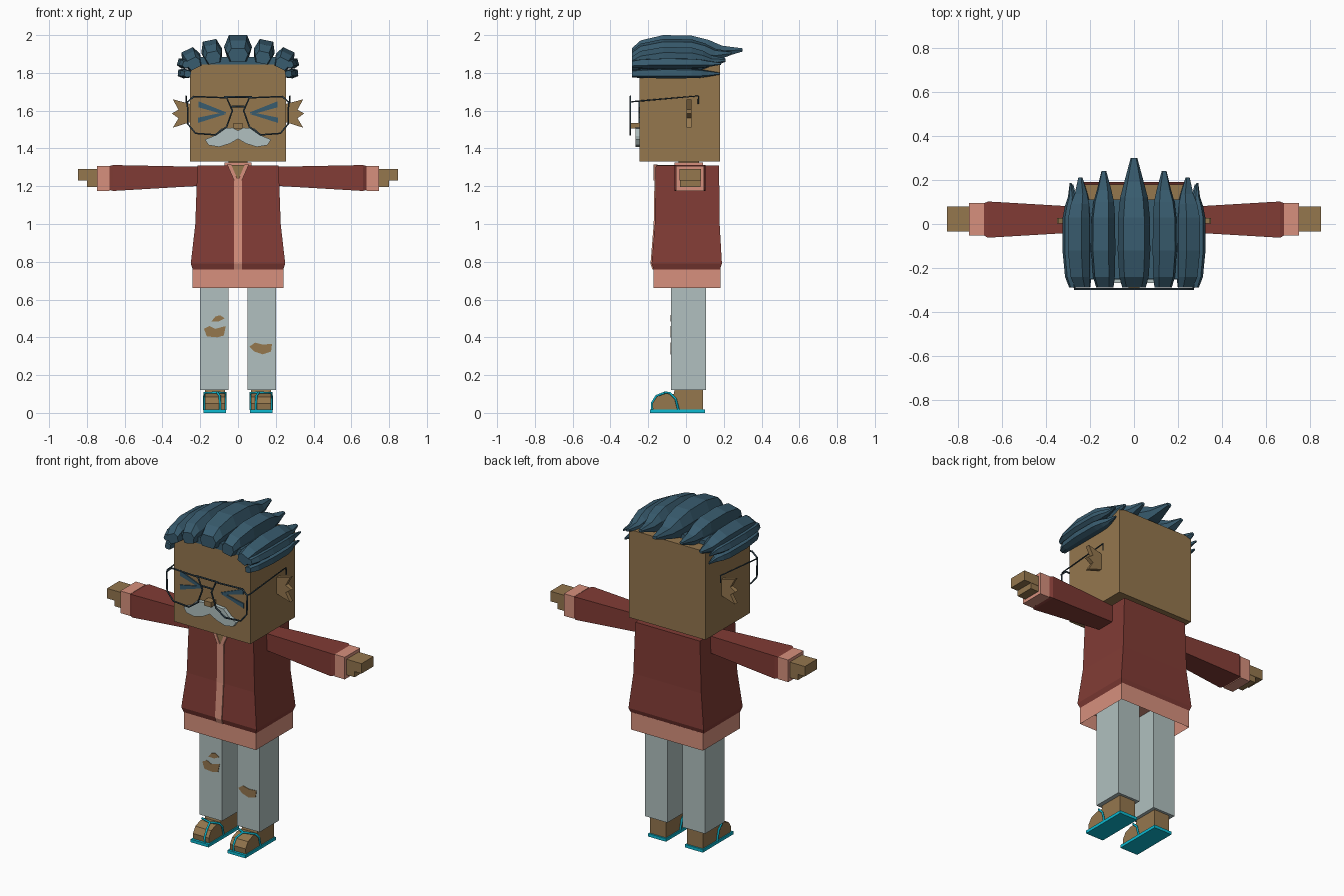
import bpy, bmesh
from math import sin, cos, radians

if "Cube" in bpy.data.objects:
    bpy.data.objects.remove(bpy.data.objects["Cube"])


def material(name, hexa):
    """Flat material from an sRGB hex colour."""
    lin = [(int(hexa[i:i + 2], 16) / 255) ** 2.2 for i in (0, 2, 4)] + [1]
    m = bpy.data.materials.new(name)
    m.use_nodes = True
    m.diffuse_color = lin
    shader = m.node_tree.nodes["Principled BSDF"]
    shader.inputs["Base Color"].default_value = lin
    shader.inputs["Roughness"].default_value = 0.9
    return m


SKIN = material("brown skin", "93764f")
RED = material("dark red jacket", "803e38")
PINK = material("pink trim", "d68f7c")
PALE = material("pale grey", "afbfbe")
HAIR = material("slate blue hair", "3b5c6e")
CYAN = material("cyan sandal", "14b8d0")
FRAME = material("dark glasses frame", "34454f")


def add_object(name, bm, mat):
    bmesh.ops.recalc_face_normals(bm, faces=bm.faces)
    mesh = bpy.data.meshes.new(name)
    bm.to_mesh(mesh)
    bm.free()
    mesh.materials.append(mat)
    ob = bpy.data.objects.new(name, mesh)
    bpy.context.collection.objects.link(ob)
    return ob


def loft(name, rings, mat):
    """Skin a list of equal rings and cap both ends."""
    bm = bmesh.new()
    loops = [[bm.verts.new(p) for p in ring] for ring in rings]
    n = len(loops[0])
    for a, b in zip(loops, loops[1:]):
        for i in range(n):
            j = (i + 1) % n
            bm.faces.new((a[i], a[j], b[j], b[i]))
    bm.faces.new(loops[0])
    bm.faces.new(loops[-1])
    return add_object(name, bm, mat)


def rect(x0, x1, y0, y1, z):
    return [(x0, y0, z), (x1, y0, z), (x1, y1, z), (x0, y1, z)]


def box(name, x, y, z, mat):
    return loft(name, [rect(*x, *y, h) for h in z], mat)


def plate(name, pts, y0, y1, mat, s=1):
    """Extrude an (x, z) outline along y."""
    return loft(name, [[(s * x, y, z) for x, z in pts] for y in (y0, y1)], mat)


def tube(name, pts, r, mat, cyclic=False):
    curve = bpy.data.curves.new(name, "CURVE")
    curve.dimensions = "3D"
    curve.bevel_depth = r
    curve.bevel_resolution = 1
    spline = curve.splines.new("POLY")
    spline.points.add(len(pts) - 1)
    for p, co in zip(spline.points, pts):
        p.co = (*co, 1)
    spline.use_cyclic_u = cyclic
    tmp = bpy.data.objects.new(name + "_path", curve)
    bpy.context.collection.objects.link(tmp)
    bpy.context.view_layer.update()
    mesh = bpy.data.meshes.new_from_object(
        tmp.evaluated_get(bpy.context.evaluated_depsgraph_get()))
    bpy.data.objects.remove(tmp)
    mesh.materials.clear()
    mesh.materials.append(mat)
    ob = bpy.data.objects.new(name, mesh)
    bpy.context.collection.objects.link(ob)
    return ob


# Head, neck and nose
box("head", (-.255, .255), (-.245, .18), (1.33, 1.86), SKIN)
box("neck", (-.05, .05), (-.04, .07), (1.25, 1.34), SKIN)
box("nose", (-.024, .024), (-.29, -.24), (1.505, 1.535), SKIN)

# Jacket torso, with a tucked lower edge
TORSO = [(1.31, .215, -.16, .175), (1.0, .226, -.165, .178),
         (.79, .25, -.182, .19), (.76, .24, -.172, .18)]
loft("jacket_body", [rect(-w, w, a, b, z) for z, w, a, b in TORSO], RED)
ZIP = [(1.24, -.161)] + [(z, a) for z, w, a, b in TORSO[1:]]
loft("jacket_zip", [rect(-.022, .022, a - .006, a + .01, z) for z, a in ZIP], PINK)
box("collar", (-.072, .072), (-.06, .09), (1.30, 1.325), PINK)
plate("open_neck", [(-.04, 1.312), (.04, 1.312), (0, 1.235)], -.168, -.05, SKIN)

# Hollow hem band under the jacket
hem = box("jacket_hem", (-.24, .24), (-.172, .182), (.66, .765), PINK)
bm = bmesh.new()
bm.from_mesh(hem.data)
bm.faces.ensure_lookup_table()
under = min(bm.faces, key=lambda f: f.calc_center_median().z)
bmesh.ops.inset_region(bm, faces=[under], thickness=.025)
bmesh.ops.translate(bm, verts=under.verts, vec=(0, 0, .08))
bm.to_mesh(hem.data)
bm.free()

# Outlines shared by both sides
EAR = [(.25, 1.635), (.345, 1.66), (.315, 1.605), (.35, 1.585),
       (.315, 1.56), (.345, 1.51), (.25, 1.54)]
MOUSTACHE = [(0, 1.495), (.03, 1.51), (.09, 1.505), (.13, 1.465), (.175, 1.447),
             (.155, 1.417), (.10, 1.408), (.045, 1.425), (0, 1.45)]
LENS = [(.06, 1.668), (.235, 1.675), (.268, 1.645), (.265, 1.53), (.225, 1.48),
        (.12, 1.472), (.06, 1.515), (.03, 1.60)]
FOOT = [(-.175, .015), (-.178, .05), (-.155, .085), (-.11, .102), (-.065, .1),
        (-.06, .125), (.09, .125), (.09, .015)]

for side, s in (("left", 1), ("right", -1)):
    # Face
    plate(side + "_ear", EAR, .003, .028, SKIN, s)
    plate(side + "_moustache", MOUSTACHE, -.268, -.24, PALE, s)
    plate(side + "_upper_eye_line", [(.06, 1.59), (.21, 1.65), (.21, 1.618), (.085, 1.583)],
          -.251, -.24, HAIR, s)
    plate(side + "_lower_eye_line", [(.06, 1.583), (.085, 1.589), (.212, 1.563), (.212, 1.535)],
          -.251, -.24, HAIR, s)

    # Glasses
    tube(side + "_lens_rim", [(s * x, -.295, z) for x, z in LENS], .005, FRAME, True)
    tube(side + "_temple", [(s * .266, -.295, 1.645), (s * .275, -.28, 1.648),
                            (s * .275, .065, 1.678), (s * .275, .065, 1.635)], .004, FRAME)

    # Neckline edge
    plate(side + "_lapel", [(.036, 1.315), (.058, 1.315), (.02, 1.23), (0, 1.23)],
          -.172, -.15, PINK, s)

    # Arm, cuff and hand
    sleeve = [(.20, -.035, .075, 1.202, 1.303), (.662, -.062, .102, 1.175, 1.312),
              (.685, -.05, .092, 1.182, 1.305)]
    loft(side + "_sleeve", [[(s * x, a, l), (s * x, b, l), (s * x, b, h), (s * x, a, h)]
                            for x, a, b, l, h in sleeve], RED)
    box(side + "_cuff", (s * .68, s * .747), (-.052, .095), (1.175, 1.308), PINK)
    box(side + "_fingers", (s * .74, s * .847), (-.035, .08), (1.23, 1.29), SKIN)
    box(side + "_palm", (s * .74, s * .80), (-.033, .078), (1.195, 1.232), SKIN)

    # Leg, foot and sandal
    box(side + "_trouser_leg", (s * .05, s * .20), (-.08, .105), (.12, .75), PALE)
    loft(side + "_foot", [[(s * x, y, z) for y, z in FOOT] for x in (.07, .175)], SKIN)
    box(side + "_sole", (s * .063, s * .182), (-.19, .10), (0, .018), CYAN)
    tube(side + "_thong", [(s * .095, -.18, .015), (s * .095, -.181, .052),
                           (s * .097, -.157, .09), (s * .11, -.11, .108)], .006, CYAN)
    for edge, x in (("inner", .066), ("outer", .179)):
        tube(f"{side}_{edge}_strap", [(s * .11, -.11, .108), (s * x, -.085, .105),
                                      (s * x, -.055, .075), (s * x, -.04, .015)], .006, CYAN)

for i, z in enumerate((1.672, 1.622)):
    w = .075 - .04 * i
    tube(("upper", "lower")[i] + "_bridge", [(-w, -.295, z), (w, -.295, z)], .005, FRAME)

# Torn holes in the trousers
HOLES = {
    "right_knee_hole": [(-.18, .445), (-.15, .46), (-.12, .445), (-.065, .46),
                        (-.075, .41), (-.11, .40), (-.165, .405)],
    "right_small_hole": [(-.14, .485), (-.12, .51), (-.095, .517), (-.07, .50), (-.10, .485)],
    "left_knee_hole": [(.06, .35), (.09, .372), (.13, .362), (.18, .365),
                       (.175, .325), (.13, .31), (.085, .325)],
}
for name, pts in HOLES.items():
    plate(name, pts, -.083, -.07, SKIN)

# Swept hair strands
box("scalp", (-.25, .25), (-.25, .11), (1.845, 1.885), HAIR)
OUTLINE = [(-.7, 0), (-1, .55), (-.65, 1), (.65, 1), (1, .55), (.7, 0)]
# station: y, width, bottom, top
STATIONS = [(-.287, .72, 0, .5), (-.24, .9, 0, .8), (-.12, 1, 0, 1), (.03, .97, 0, .98),
            (.12, .85, .05, .82), (.19, .6, .15, .6), (.30, .2, .38, .5)]


def strand(name, s, x, z, w, h, roll, tip):
    c, k = cos(radians(roll)), sin(radians(roll))
    rings = []
    for y, ws, lo, hi in STATIONS:
        if y > .03:
            y = .03 + (y - .03) * (tip - .03) / .27
        ring = []
        for u, v in OUTLINE:
            u, v = u * w * ws, h * (lo + v * (hi - lo))
            ring.append((s * (x + u * c + v * k), y, z - u * k + v * c))
        rings.append(ring)
    loft(name, rings, HAIR)


strand("middle_hair_strand", 1, 0, 1.86, .074, .14, 0, .30)
SIDE_HAIR = [("inner", .125, 1.85, .056, .125, 12, .24),
             ("outer", .222, 1.825, .052, .108, 26, .21),
             ("temple", .262, 1.84, .027, .06, 72, .185),
             ("lowest", .25, 1.793, .026, .068, 84, .18)]
for label, *shape in SIDE_HAIR:
    for side, s in (("left", 1), ("right", -1)):
        strand(f"{side}_{label}_hair_strand", s, *shape)
